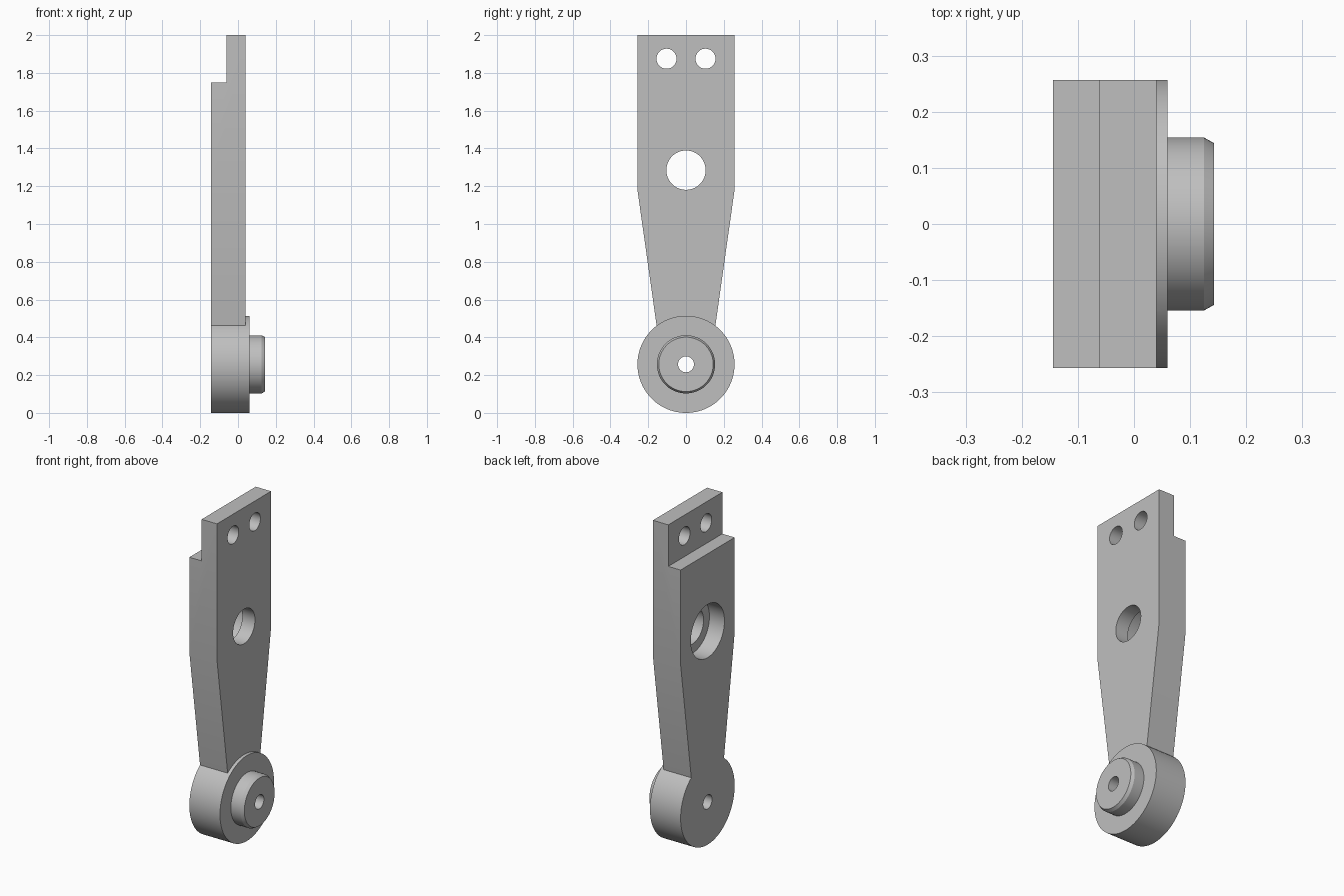
import bpy, bmesh, math
from mathutils import Matrix

if "Cube" in bpy.data.objects:
    bpy.data.objects.remove(bpy.data.objects["Cube"])

SEGMENTS = 96
BACK, FACE, FLANGE, TIP = -0.144, 0.04, 0.06, 0.143   # depths along x
HUB_Z, HUB_R = 0.257, 0.257

metal = bpy.data.materials.new("grey metal")
metal.use_nodes = True
GREY = (0.52, 0.52, 0.52, 1)
metal.diffuse_color = GREY
metal.node_tree.nodes["Principled BSDF"].inputs["Base Color"].default_value = GREY


def make_object(name, bm):
    bmesh.ops.recalc_face_normals(bm, faces=bm.faces)
    mesh = bpy.data.meshes.new(name)
    bm.to_mesh(mesh)
    bm.free()
    mesh.materials.append(metal)
    obj = bpy.data.objects.new(name, mesh)
    bpy.context.collection.objects.link(obj)
    return obj


def prism(name, outline, x0, x1):
    """Extrude a (y, z) outline along x."""
    bm = bmesh.new()
    face = bm.faces.new([bm.verts.new((x0, y, z)) for y, z in outline])
    new = bmesh.ops.extrude_face_region(bm, geom=[face])["geom"]
    verts = [v for v in new if isinstance(v, bmesh.types.BMVert)]
    bmesh.ops.translate(bm, verts=verts, vec=(x1 - x0, 0, 0))
    return make_object(name, bm)


def turned(name, profile, y, z):
    """Stack rings of (x, radius) into a closed solid about an x axis."""
    bm = bmesh.new()
    rings = []
    for x, r in profile:
        rings.append([bm.verts.new((x, y + r * math.cos(a), z + r * math.sin(a)))
                      for a in (math.tau * i / SEGMENTS for i in range(SEGMENTS))])
    for low, high in zip(rings, rings[1:]):
        for i in range(SEGMENTS):
            j = (i + 1) % SEGMENTS
            bm.faces.new((low[i], low[j], high[j], high[i]))
    bm.faces.new(rings[0])
    bm.faces.new(rings[-1])
    return make_object(name, bm)


def combine(target, tool, operation):
    mod = target.modifiers.new(operation.title(), "BOOLEAN")
    mod.operation, mod.solver, mod.object = operation, "EXACT", tool
    bpy.context.view_layer.objects.active = target
    bpy.ops.object.modifier_apply(modifier=mod.name)
    bpy.data.objects.remove(tool)


# Tapered arm plate
half = [(0.127, 0.26), (0.257, 1.18), (0.257, 2.0)]
arm = prism("lever_arm", half + [(-y, z) for y, z in reversed(half)], BACK, FACE)

# Round hub with flange and chamfered boss
hub = turned("hub", [(BACK, HUB_R), (FLANGE, HUB_R), (FLANGE, 0.154),
                     (0.125, 0.154), (TIP, 0.144)], 0, HUB_Z)
combine(arm, hub, "UNION")

# Step behind the top tab
step = prism("step_cutter", [(-0.4, 1.75), (0.4, 1.75), (0.4, 2.2), (-0.4, 2.2)],
             -0.4, -0.062)
combine(arm, step, "DIFFERENCE")

# Through holes: axle, large centre hole, two fixing holes
for y, z, r in [(0, HUB_Z, 0.042), (0, 1.285, 0.104),
                (-0.103, 1.875, 0.053), (0.103, 1.875, 0.053)]:
    combine(arm, turned("hole_cutter", [(-0.4, r), (0.4, r)], y, z), "DIFFERENCE")

# Counterbore on the back of the centre hole
combine(arm, turned("counterbore_cutter", [(-0.4, 0.16), (BACK + 0.1, 0.16)], 0, 1.285),
        "DIFFERENCE")

# Smooth round walls, crisp edges
bpy.ops.object.select_all(action="DESELECT")
arm.select_set(True)
bpy.context.view_layer.objects.active = arm
bpy.ops.object.shade_smooth_by_angle(angle=math.radians(25))
